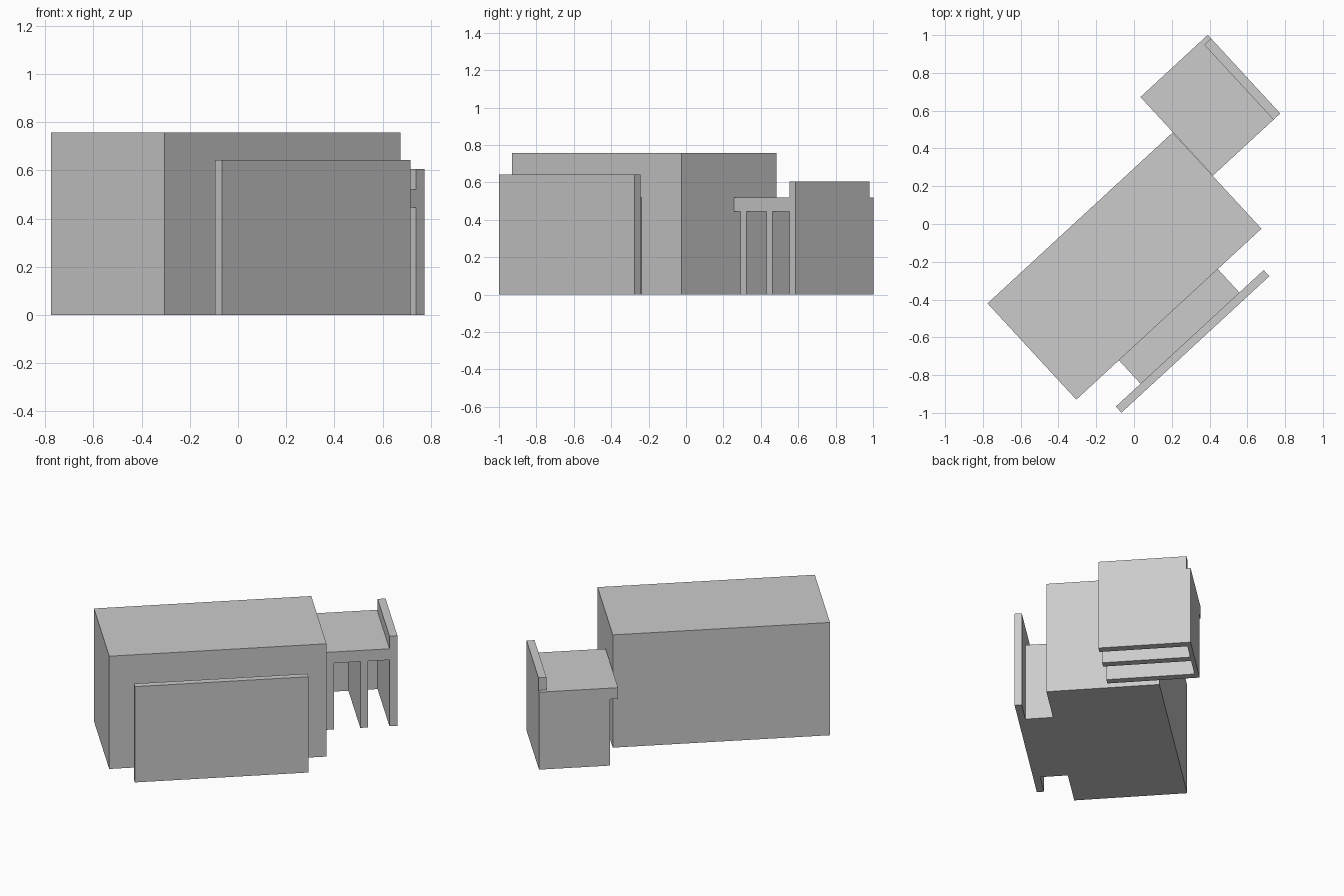
import bpy, bmesh
from math import radians
from mathutils import Matrix

if "Cube" in bpy.data.objects:
    bpy.data.objects.remove(bpy.data.objects["Cube"])

# The whole model is turned about z; parts are laid out along u (length) and v (depth)
TURN = Matrix.Rotation(radians(42.7), 4, 'Z')


def prism(name, profile, v0, v1):
    """Extrude a (u, z) outline from depth v0 to v1."""
    bm = bmesh.new()
    face = bm.faces.new([bm.verts.new((u, v0, z)) for u, z in profile])
    new = bmesh.ops.extrude_face_region(bm, geom=[face])['geom']
    verts = [g for g in new if isinstance(g, bmesh.types.BMVert)]
    bmesh.ops.translate(bm, vec=(0, v1 - v0, 0), verts=verts)
    bmesh.ops.recalc_face_normals(bm, faces=bm.faces)
    mesh = bpy.data.meshes.new(name)
    bm.to_mesh(mesh)
    bm.free()
    obj = bpy.data.objects.new(name, mesh)
    obj.matrix_world = TURN
    bpy.context.collection.objects.link(obj)
    return obj


def box(name, u0, u1, v0, v1, z0, z1):
    return prism(name, [(u0, z0), (u1, z0), (u1, z1), (u0, z1)], v0, v1)


# Large block with a stepped front
box("main_block", -0.855, 0.479, -0.476, 0.217, 0, 0.757)
box("front_step", -0.548, 0.164, -0.645, -0.476, 0, 0.52)
box("front_panel", -0.726, 0.339, -0.689, -0.645, 0, 0.643)

# Bench at the end of the block
V0, V1, V2 = -0.095, 0.445, 0.471
box("bench_top", 0.481, 0.917, V0, V2, 0.445, 0.52)
box("bench_back", 0.917, 0.966, V0, V1, 0, 0.605)
for name, u in (("front_support", 0.531), ("middle_support", 0.738)):
    box(name, u, u + 0.047, V0, V1, 0, 0.445)

# Side panel, rising to the bench top level behind the seat
prism("side_panel", [(0.531, 0), (0.966, 0), (0.966, 0.52), (0.917, 0.52),
                     (0.917, 0.445), (0.531, 0.445)], V1, V2)
